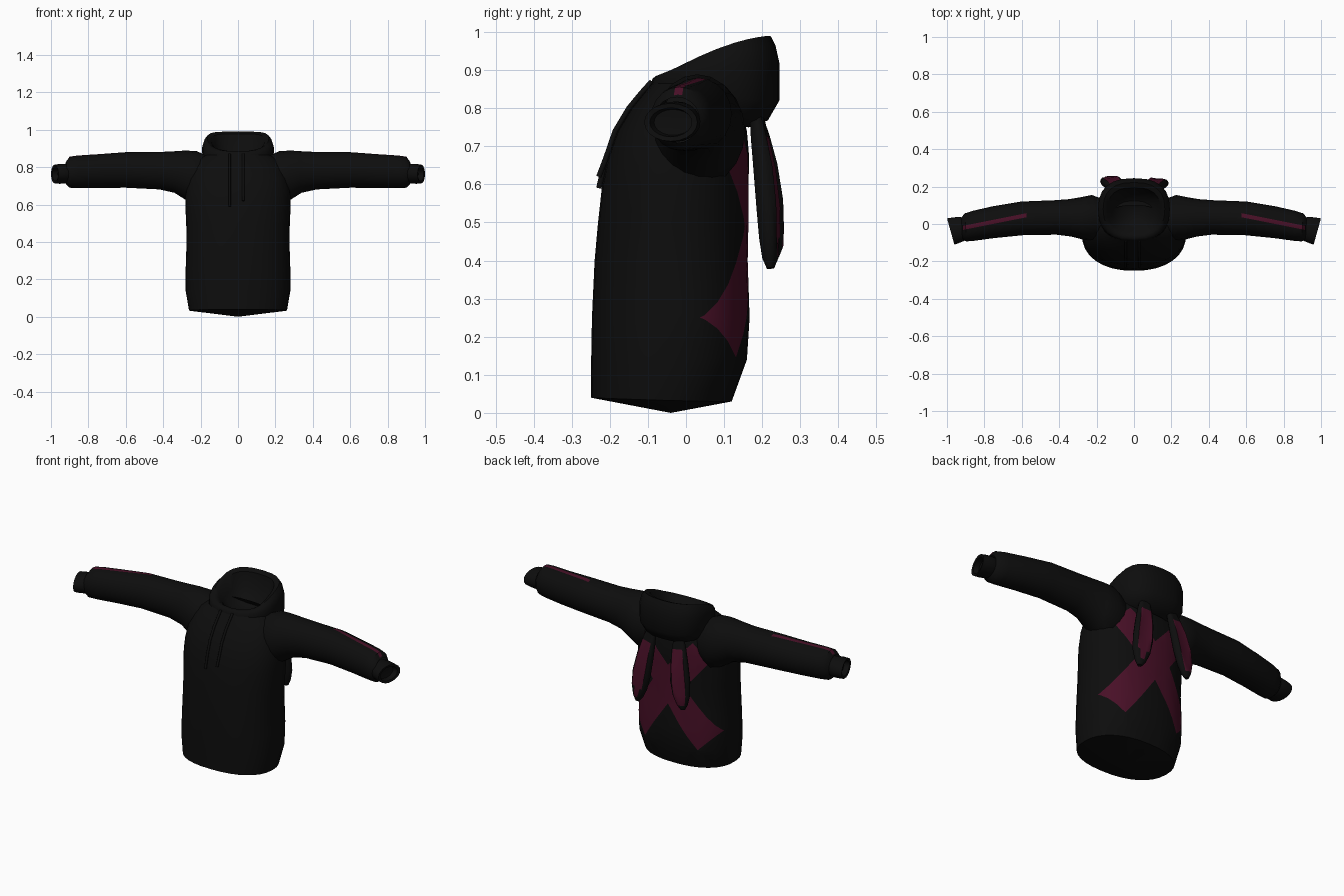
import bpy, bmesh, math
from mathutils import Vector

cube = bpy.data.objects.get("Cube")
if cube:
    bpy.data.objects.remove(cube)


def material(name, rgb):
    m = bpy.data.materials.new(name)
    m.use_nodes = True
    m.diffuse_color = (*rgb, 1)
    bsdf = m.node_tree.nodes["Principled BSDF"]
    bsdf.inputs["Base Color"].default_value = (*rgb, 1)
    bsdf.inputs["Roughness"].default_value = 0.8
    return m


BLACK = material("black cloth", (0.004, 0.004, 0.004))
WINE = material("wine red", (0.065, 0.005, 0.02))


def spow(v, p):
    return math.copysign(abs(v) ** (2 / p), v)


def angles(n):
    return [2 * math.pi * i / n for i in range(n)]


def body_ring(w, yf, yb, zf, zb, n=32, p=2.3):
    """Rounded ring around z, tilted from a front height to a back height."""
    pts = []
    for a in angles(n):
        t = (spow(math.sin(a), p) + 1) / 2
        z = zf + (zb - zf) * (1 - (1 - t) ** 1.6)
        pts.append(Vector((w * spow(math.cos(a), p), yf + (yb - yf) * t, z)))
    return pts


def loft(rings, start=None, end=None):
    """Skin closed rings; start and end are optional cap centres."""
    bm = bmesh.new()
    rows = [[bm.verts.new(p) for p in r] for r in rings]
    n = len(rows[0])
    for a, b in zip(rows, rows[1:]):
        for i in range(n):
            j = (i + 1) % n
            bm.faces.new((a[i], a[j], b[j], b[i]))
    for row, centre in ((rows[0], start), (rows[-1], end)):
        if centre is not None:
            c = bm.verts.new(centre)
            for i in range(n):
                bm.faces.new((row[i], row[(i + 1) % n], c))
    bmesh.ops.recalc_face_normals(bm, faces=bm.faces[:])
    return bm


def inside(u, v, poly):
    hit = False
    for (a, b), (c, d) in zip(poly, poly[1:] + poly[:1]):
        if (b > v) != (d > v) and u < (c - a) * (v - b) / (d - b) + a:
            hit = not hit
    return hit


def paint(bm, poly, axis, depth):
    """Cut a polygon, seen along depth axis, into the faces on its positive side."""
    i, j = axis

    def facing():
        return [f for f in bm.faces if f.normal[depth] > 0.02]

    for (a, b), (c, d) in zip(poly, poly[1:] + poly[:1]):
        co, no = Vector((0, 0, 0)), Vector((0, 0, 0))
        co[i], co[j] = a, b
        no[i], no[j] = b - d, c - a
        faces = facing()
        geom = set(faces)
        for f in faces:
            geom.update(f.edges)
            geom.update(f.verts)
        bmesh.ops.bisect_plane(bm, geom=list(geom), plane_co=co, plane_no=no, dist=1e-5)
        bm.normal_update()
    for f in facing():
        c = f.calc_center_median()
        if inside(c[i], c[j], poly):
            f.material_index = 1


def finish(name, bm, angle=40):
    me = bpy.data.meshes.new(name)
    bm.to_mesh(me)
    bm.free()
    ob = bpy.data.objects.new(name, me)
    bpy.context.collection.objects.link(ob)
    me.materials.append(BLACK)
    me.materials.append(WINE)
    bpy.ops.object.select_all(action='DESELECT')
    ob.select_set(True)
    bpy.context.view_layer.objects.active = ob
    bpy.ops.object.shade_smooth_by_angle(angle=math.radians(angle))
    return ob


# Torso: height, half width, front y, back y
profile = [(.04, .262, -.25, .12), (.14, .28, -.249, .16), (.25, .28, -.247, .167),
           (.4, .275, -.24, .162), (.5, .277, -.231, .164), (.6, .282, -.22, .164),
           (.67, .28, -.205, .166), (.74, .268, -.18, .16), (.8, .245, -.143, .145),
           (.84, .215, -.11, .12), (.865, .17, -.09, .1)]
rings = [body_ring(w, f, b, z, z if z > .1 else .03) for z, w, f, b in profile]
torso = loft(rings, start=(0, -.04, 0))

# Crossed bands on the back
half = [(.14, .75), (.235, .665), (.1, .49), (.266, .25), (.165, .145)]
cross = [(0, .6)] + half + [(0, .38)] + [(-x, z) for x, z in reversed(half)]
paint(torso, cross, (0, 2), 1)
finish("torso", torso)

# Hood, folded open: half width, front y, back y, front z, back z
hood = [(.14, -.095, .165, .83, .75), (.175, -.097, .215, .85, .768),
        (.19, -.092, .245, .865, .82), (.192, -.088, .245, .878, .92),
        (.182, -.078, .235, .885, .965), (.165, -.062, .222, .885, .99),
        (.142, -.045, .195, .872, .978), (.12, -.02, .18, .85, .9),
        (.07, .0, .12, .83, .83)]
finish("hood", loft([body_ring(*r, n=24, p=2.5) for r in hood], end=(0, .06, .815)), 50)

# Sleeves: x, centre y, centre z, y radius, z radius
sleeve = [(.15, .03, .735, .1, .12), (.22, .033, .74, .122, .145), (.28, .03, .757, .113, .132),
          (.34, .033, .774, .1, .111), (.42, .035, .781, .092, .1), (.6, .03, .785, .09, .095),
          (.75, .01, .779, .085, .09), (.86, -.01, .775, .08, .087), (.9, -.018, .773, .075, .083),
          (.92, -.024, .769, .06, .06)]
cuff = [(.9, -.02, .767, .055, .05), (.925, -.026, .765, .064, .053), (.955, -.034, .764, .068, .053),
        (.98, -.04, .763, .07, .05), (.977, -.04, .763, .055, .038), (.95, -.034, .763, .05, .034)]
stripe = [(.575, .058), (.915, -.01), (.915, -.032), (.575, .036)]


def arm_rings(stations, side, shear):
    return [[Vector((side * (x + shear * math.cos(a) * ry), y + math.cos(a) * ry,
                     z + math.sin(a) * rz)) for a in angles(20)]
            for x, y, z, ry, rz in stations]


for side, word in ((1, "left"), (-1, "right")):
    bm = loft(arm_rings(sleeve, side, .05))
    paint(bm, [(side * x, y) for x, y in stripe], (0, 1), 2)
    finish(word + "_sleeve", bm)
    finish(word + "_cuff", loft(arm_rings(cuff, side, .28), end=(side * .945, -.034, .763)))

# Long ears hanging from the hood: fraction along, half width, half thickness
ear = [(0, .028, .018), (.15, .04, .026), (.35, .05, .032), (.6, .056, .034),
       (.8, .048, .03), (.93, .03, .022), (1, .012, .01)]
for word, top, tip in (("left", (.085, .185, .785), (.15, .222, .38)),
                       ("right", (-.085, .185, .785), (-.145, .235, .41))):
    top, tip = Vector(top), Vector(tip)
    along = (tip - top).normalized()
    out = Vector((tip.x * .8, 1, .12))
    out = (out - along * out.dot(along)).normalized()
    across = along.cross(out)
    rings = []
    for t, w, d in ear:
        c = top.lerp(tip, t) + out * .012 * math.sin(math.pi * t)
        ring = []
        for a in angles(16):
            s = math.sin(a)
            # Press the middle of the outer side in
            if s > .8 and 0 < t < .9:
                s = .62
            ring.append(c + across * w * math.cos(a) + out * d * s)
        rings.append(ring)
    bm = loft(rings, start=top, end=tip)
    for f in bm.faces:
        p = f.calc_center_median() - top
        t = p.dot(along) / (tip - top).length
        k = min(range(len(ear)), key=lambda i: abs(ear[i][0] - t))
        if f.normal.dot(out) > .5 and abs(p.dot(across)) < ear[k][1] * .65 and .1 < t < .9:
            f.material_index = 1
    finish(word + "_ear", bm, 50)

# Drawstrings down the chest
for word, x, drop in (("left", .028, .62), ("right", -.045, .59)):
    cu = bpy.data.curves.new(word + "_drawstring", 'CURVE')
    cu.dimensions = '3D'
    cu.bevel_depth = .007
    cu.bevel_resolution = 2
    cu.use_fill_caps = True
    path = [(.87, -.09), (.84, -.117), (.8, -.15), (.74, -.186), (.67, -.21), (drop, -.229)]
    sp = cu.splines.new('POLY')
    sp.points.add(len(path) - 1)
    for pt, (z, y) in zip(sp.points, path):
        pt.co = (x, y, z, 1)
    cu.materials.append(BLACK)
    ob = bpy.data.objects.new(word + "_drawstring", cu)
    bpy.context.collection.objects.link(ob)
